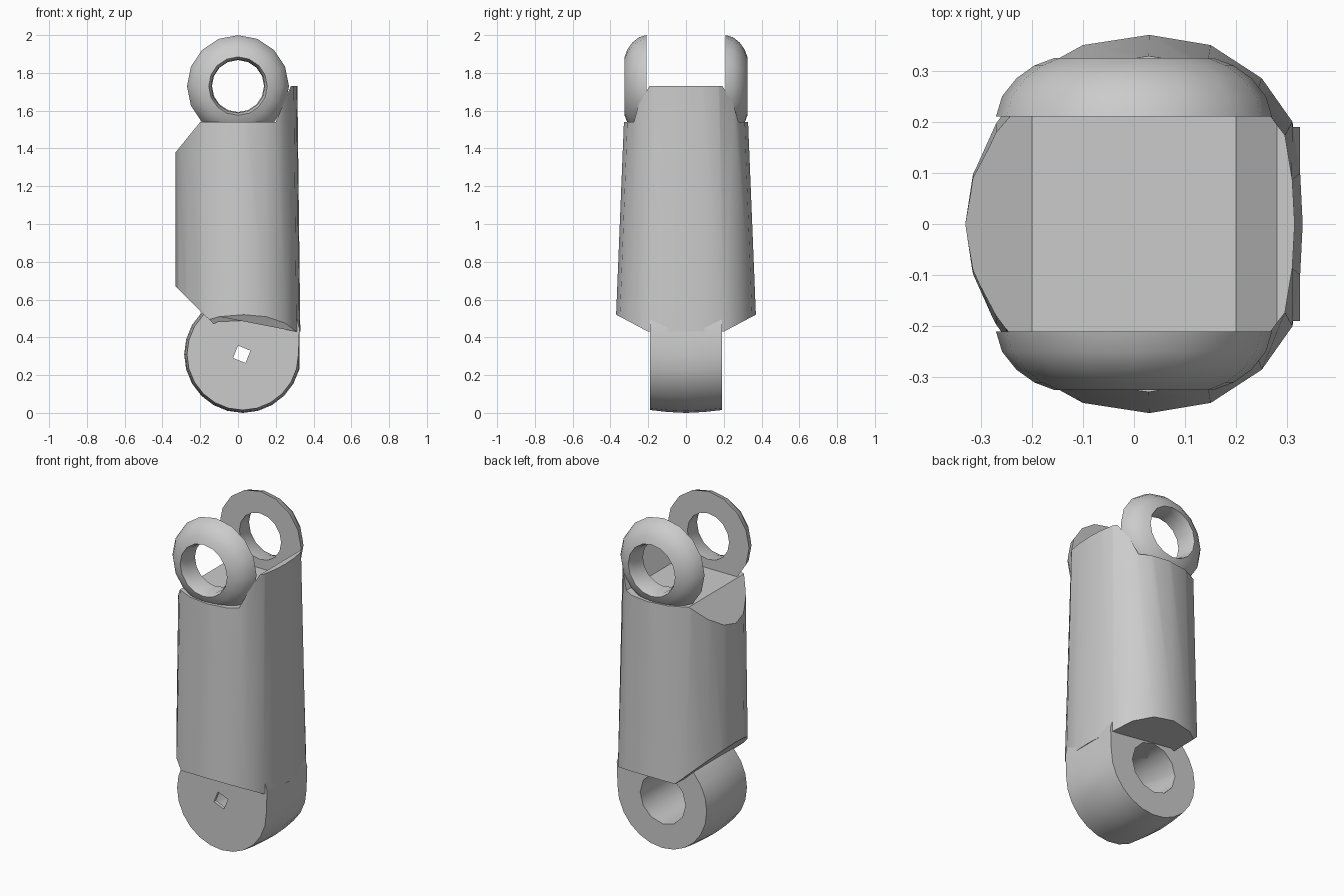
import bpy, bmesh, math

cube = bpy.data.objects.get("Cube")
if cube:
    bpy.data.objects.remove(cube, do_unlink=True)

grey = bpy.data.materials.new("mid_grey")
grey.use_nodes = True
GREY = (0.6, 0.6, 0.6, 1)
grey.diffuse_color = GREY
grey.node_tree.nodes["Principled BSDF"].inputs["Base Color"].default_value = GREY


def loft(name, rings, closed=False):
    """Skin a list of equal-length rings; cap the ends, or join last to first."""
    bm = bmesh.new()
    loops = [[bm.verts.new(p) for p in ring] for ring in rings]
    pairs = list(zip(loops, loops[1:]))
    if closed:
        pairs.append((loops[-1], loops[0]))
    else:
        bm.faces.new(loops[0])
        bm.faces.new(loops[-1])
    for a, b in pairs:
        for i in range(len(a)):
            j = (i + 1) % len(a)
            bm.faces.new((a[i], a[j], b[j], b[i]))
    bmesh.ops.recalc_face_normals(bm, faces=bm.faces)
    mesh = bpy.data.meshes.new(name)
    bm.to_mesh(mesh)
    bm.free()
    mesh.materials.append(grey)
    obj = bpy.data.objects.new(name, mesh)
    bpy.context.collection.objects.link(obj)
    return obj


def circle(x, y, z, r, n, turn=0.0):
    """Ring of points around an axis along y."""
    return [(x + r * math.cos(turn + math.tau * i / n), y,
             z + r * math.sin(turn + math.tau * i / n)) for i in range(n)]


def prism(name, outline, y0, y1):
    return loft(name, [[(x, y, z) for x, z in outline] for y in (y0, y1)])


def cut(target, cutter, operation="DIFFERENCE"):
    """Apply a boolean and discard the cutter."""
    mod = target.modifiers.new("cut", "BOOLEAN")
    mod.operation = operation
    mod.solver = "EXACT"
    mod.object = cutter
    bpy.ops.object.select_all(action="DESELECT")
    bpy.context.view_layer.objects.active = target
    target.select_set(True)
    bpy.ops.object.modifier_apply(modifier=mod.name)
    bpy.data.objects.remove(cutter, do_unlink=True)


def smooth(obj, degrees):
    bpy.ops.object.select_all(action="DESELECT")
    bpy.context.view_layer.objects.active = obj
    obj.select_set(True)
    bpy.ops.object.shade_smooth_by_angle(angle=math.radians(degrees))


# Main body: rounded section, tapering in depth, with a tilted lower rim
half = [(-0.33, 0), (-0.315, 0.1), (-0.27, 0.2), (-0.2, 0.295), (-0.1, 0.35),
        (0.03, 0.37), (0.15, 0.35), (0.25, 0.285), (0.31, 0.2), (0.325, 0.1), (0.33, 0)]
section = half + [(x, -y) for x, y in half[-2:0:-1]]
lower = [(x, y, 0.43 + 0.53 * max(0, abs(y) - 0.2)) for x, y in section]
upper = [(x * (0.95 if x > 0 else 1), y * 0.86, 1.8) for x, y in section]
body = loft("main_body", [lower, upper])

# Side outline of the body: chamfers, floor of the fork and raised end lip
outline = [(-0.4, 1.3), (-0.33, 1.38), (-0.2, 1.54), (0.2, 1.54), (0.28, 1.73),
           (0.4, 1.73), (0.4, 0.3), (0.0, 0.35), (-0.18, 0.52), (-0.31, 0.65), (-0.4, 0.74)]
cut(body, prism("outline_cutter", outline, -0.5, 0.5), "INTERSECT")
smooth(body, 28)

# Fork ears: domed rings turned around the pin axis, one on each side
ear = [(0.21, 0.27), (0.25, 0.258), (0.285, 0.23), (0.31, 0.195), (0.325, 0.155),
       (0.29, 0.142), (0.21, 0.138)]
for side, name in ((-1, "front_fork_ear"), (1, "back_fork_ear")):
    ring = loft(name, [circle(0, side * y, 1.73, r, 16, math.pi / 2) for y, r in ear], True)
    smooth(ring, 40)

# Lower lug: rounded hinge block, slightly crowned across its width
def lug_ring(y, r):
    arc = [math.radians(-a) for a in range(0, 226, 15)]
    pts = [(min(0.325, 0.025 + r * math.cos(a)), y, 0.31 + r * math.sin(a)) for a in arc]
    return pts + [(-0.16, y, 0.56), (0.29, y, 0.56), (0.325, y, 0.45)]


lug = loft("lower_lug", [lug_ring(y, r) for y, r in
                         ((-0.19, 0.295), (-0.1, 0.305), (0, 0.31), (0.1, 0.305), (0.19, 0.295))])

# Wide socket from the back, small square hole through the front wall
cut(lug, loft("socket_cutter", [circle(0.02, y, 0.31, 0.15, 12) for y in (-0.17, 0.3)]))
cut(lug, loft("hole_cutter", [circle(0.02, y, 0.31, 0.05, 4, 0.4) for y in (-0.3, 0)]))
smooth(lug, 35)
